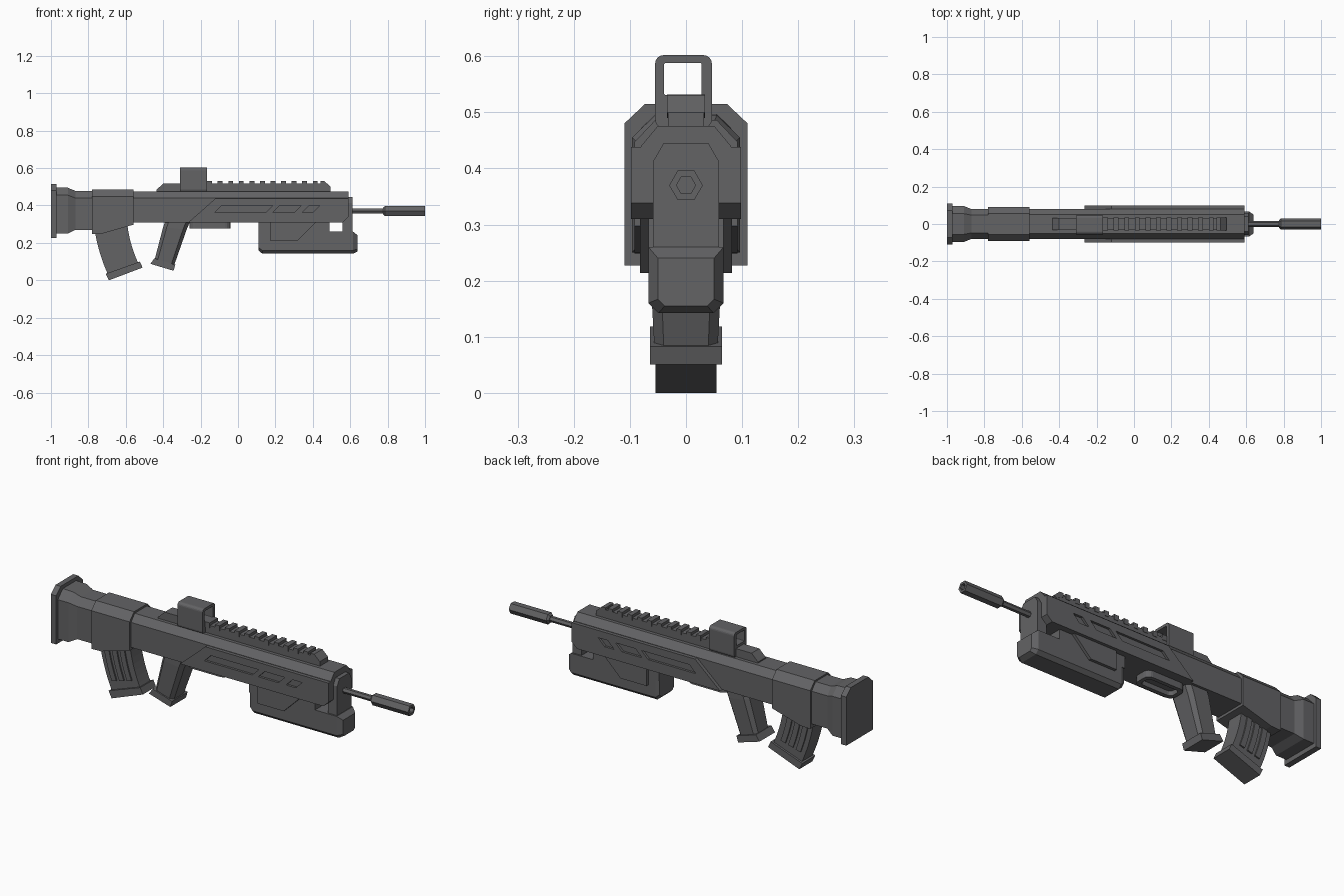
import bpy, bmesh
from math import cos, sin, pi, radians

if "Cube" in bpy.data.objects:
    bpy.data.objects.remove(bpy.data.objects["Cube"])

grey = bpy.data.materials.new("dark_grey")
grey.use_nodes = True
colour = (0.125, 0.125, 0.13, 1)
grey.diffuse_color = colour
grey.node_tree.nodes["Principled BSDF"].inputs["Base Color"].default_value = colour


def finish(name, bm):
    bmesh.ops.recalc_face_normals(bm, faces=bm.faces)
    mesh = bpy.data.meshes.new(name)
    bm.to_mesh(mesh)
    bm.free()
    mesh.materials.append(grey)
    obj = bpy.data.objects.new(name, mesh)
    bpy.context.collection.objects.link(obj)
    return obj


def add_loft(bm, rings, closed=False):
    """Skin a series of equal-length rings; cap the ends or close the loop."""
    loops = [[bm.verts.new(p) for p in ring] for ring in rings]
    pairs = list(zip(loops, loops[1:]))
    if closed:
        pairs.append((loops[-1], loops[0]))
    for a, b in pairs:
        for i in range(len(a)):
            j = (i + 1) % len(a)
            bm.faces.new((a[i], a[j], b[j], b[i]))
    if not closed:
        bm.faces.new(loops[0])
        bm.faces.new(loops[-1])


def loft(name, rings, closed=False):
    bm = bmesh.new()
    add_loft(bm, rings, closed)
    return finish(name, bm)


def side_rings(profile, y0, y1):
    return [[(x, y, z) for x, z in profile] for y in (y0, y1)]


def plate(name, profile, y0, y1):
    return loft(name, side_rings(profile, y0, y1))


def box_profile(x0, x1, z0, z1):
    return [(x0, z0), (x1, z0), (x1, z1), (x0, z1)]


def roof(x, half, low, eave, flat, top):
    """Cross-section with upright sides and a chamfered top."""
    return [(x, -half, low), (x, half, low), (x, half, eave),
            (x, flat, top), (x, -flat, top), (x, -half, eave)]


def rounded(u0, u1, v0, v1, radius, steps=4):
    pts = []
    corners = [(u1, v1, 0), (u0, v1, 90), (u0, v0, 180), (u1, v0, 270)]
    for u, v, start in corners:
        cu = u - radius if u == u1 else u + radius
        cv = v - radius if v == v1 else v + radius
        for k in range(steps + 1):
            a = radians(start + 90 * k / steps)
            pts.append((cu + radius * cos(a), cv + radius * sin(a)))
    return pts


def hexagon(x, r, z=0.37):
    return [(x, r * cos(i * pi / 3), z + r * sin(i * pi / 3)) for i in range(6)]


# Stock and main body
loft("butt_plate", [roof(x, 0.11, 0.227, 0.48, 0.073, 0.515) for x in (-1, -0.97)])
loft("stock", [roof(-0.97, 0.096, 0.25, 0.455, 0.055, 0.497),
               roof(-0.91, 0.096, 0.25, 0.455, 0.055, 0.495),
               roof(-0.87, 0.08, 0.27, 0.44, 0.048, 0.478),
               roof(-0.77, 0.08, 0.27, 0.44, 0.048, 0.478)])
loft("receiver_sleeve", [roof(-0.78, 0.092, 0.248, 0.447, 0.055, 0.486),
                         roof(-0.725, 0.092, 0.25, 0.447, 0.055, 0.486),
                         roof(-0.56, 0.092, 0.297, 0.447, 0.055, 0.486)])
loft("body", [roof(-0.57, 0.08, 0.31, 0.44, 0.05, 0.476),
              roof(0.56, 0.08, 0.31, 0.44, 0.05, 0.476),
              roof(0.59, 0.08, 0.338, 0.44, 0.05, 0.476)])

# Side panels with slanted recessed slots
panel_shape = [(-0.265, 0.31), (0.56, 0.31), (0.59, 0.338), (0.59, 0.438), (-0.12, 0.438)]
for side, sign in (("left", 1), ("right", -1)):
    panel = plate(side + "_side_panel", panel_shape, 0.07 * sign, 0.098 * sign)
    bm = bmesh.new()
    for start, end in ((-0.125, 0.15), (0.185, 0.3), (0.345, 0.4)):
        slot = [(start, 0.363), (end, 0.363), (end + 0.037, 0.4), (start + 0.037, 0.4)]
        add_loft(bm, side_rings(slot, 0.086 * sign, 0.12 * sign))
    cutter = finish("slot_cutter", bm)
    cutter.hide_render = True
    cut = panel.modifiers.new("slots", 'BOOLEAN')
    cut.operation = 'DIFFERENCE'
    cut.solver = 'EXACT'
    cut.object = cutter
    bpy.context.view_layer.objects.active = panel
    bpy.ops.object.modifier_apply(modifier=cut.name)
    bpy.data.objects.remove(cutter)

# Front post and underbarrel block
loft("front_post", [roof(x, 0.059, 0.22, 0.412, 0.04, 0.445) for x in (0.56, 0.612)])


def keel(x, half, low, top, chamfer):
    return [(x, -half, top), (x, half, top), (x, half, low + chamfer),
            (x, half - chamfer, low), (x, chamfer - half, low), (x, -half, low + chamfer)]


loft("underbarrel", [keel(0.11, 0.06, 0.16, 0.26, 0.015), keel(0.13, 0.067, 0.142, 0.26, 0.018),
                     keel(0.615, 0.067, 0.142, 0.26, 0.018), keel(0.64, 0.05, 0.155, 0.24, 0.012)])
plate("underbarrel_mount", box_profile(0.11, 0.49, 0.25, 0.315), -0.067, 0.067)
plate("underbarrel_side_plate", [(0.17, 0.312), (0.17, 0.214), (0.32, 0.214), (0.42, 0.312)],
      -0.082, 0.082)

# Barrel and hollow muzzle
loft("barrel", [hexagon(0.6, 0.015), hexagon(0.79, 0.015)])
loft("muzzle", [hexagon(0.775, 0.02), hexagon(0.785, 0.03), hexagon(1.0, 0.03),
                hexagon(1.0, 0.017), hexagon(0.96, 0.017)])

# Top rail with teeth
plate("top_rail", [(-0.437, 0.47), (-0.437, 0.482), (-0.4, 0.518), (0.475, 0.518),
                   (0.495, 0.5), (0.495, 0.47)], -0.032, 0.032)
plate("rail_front_stop", [(0.44, 0.51), (0.44, 0.53), (0.462, 0.53), (0.495, 0.5), (0.48, 0.49)],
      -0.034, 0.034)
bm = bmesh.new()
for i in range(11):
    x = -0.165 + i * 0.0565
    add_loft(bm, side_rings(box_profile(x, x + 0.026, 0.505, 0.532), -0.034, 0.034))
finish("rail_teeth", bm)

# Sight: rounded open frame
outer = rounded(-0.055, 0.046, 0.472, 0.602, 0.015)
inner = rounded(-0.039, 0.028, 0.531, 0.588, 0.003)
loft("sight_frame", [[(x, y, z) for y, z in shape] for shape, x in
                     ((outer, -0.31), (outer, -0.165), (inner, -0.165), (inner, -0.31))], True)

# Trigger housing with a hollow underside
shell = rounded(-0.26, -0.04, -0.05, 0.05, 0.03)
hollow = rounded(-0.24, -0.06, -0.03, 0.03, 0.02)
loft("trigger_housing", [[(x, y, z) for x, y in shape] for shape, z in
                         ((shell, 0.32), (shell, 0.276), (hollow, 0.276), (hollow, 0.3))])


# Grip
def grip_ring(back, front, half):
    (x0, z0), (x1, z1) = back, front
    ring = []
    for t, h in ((0, 0.7), (0.15, 1), (0.85, 1), (1, 0.7)):
        ring.append((x0 + (x1 - x0) * t, half * h, z0 + (z1 - z0) * t))
    return ring + [(x, -y, z) for x, y, z in reversed(ring)]


loft("grip", [grip_ring((-0.385, 0.33), (-0.25, 0.33), 0.067),
              grip_ring((-0.4, 0.285), (-0.275, 0.27), 0.067),
              grip_ring((-0.447, 0.105), (-0.345, 0.07), 0.056)])
plate("grip_cap", [(-0.447, 0.118), (-0.468, 0.088), (-0.345, 0.051), (-0.335, 0.083)],
      -0.064, 0.064)


# Curved magazine, with u running back to front and v running down
def curve(a, b, c, v):
    return tuple((1 - v) ** 2 * p + 2 * v * (1 - v) * q + v * v * r for p, q, r in zip(a, b, c))


def mag_point(u, v):
    back = curve((-0.77, 0.3), (-0.755, 0.165), (-0.697, 0.035), v)
    front = curve((-0.595, 0.33), (-0.585, 0.2), (-0.53, 0.085), v)
    return tuple(p + (q - p) * u for p, q in zip(back, front))


def mag_strip(bm, u0, u1, v0, v1, half, steps=8):
    rings = []
    for k in range(steps + 1):
        v = v0 + (v1 - v0) * k / steps
        (xa, za), (xb, zb) = mag_point(u0, v), mag_point(u1, v)
        rings.append([(xa, -half, za), (xb, -half, zb), (xb, half, zb), (xa, half, za)])
    add_loft(bm, rings)


bm = bmesh.new()
mag_strip(bm, 0, 1, 0, 1, 0.043)
finish("magazine", bm)
bm = bmesh.new()
for u in (0.14, 0.4, 0.66):
    mag_strip(bm, u, u + 0.16, 0.05, 0.82, 0.05)
finish("magazine_ribs", bm)
plate("magazine_base", [(-0.707, 0.035), (-0.69, 0), (-0.51, 0.068), (-0.525, 0.1)],
      -0.054, 0.054)
